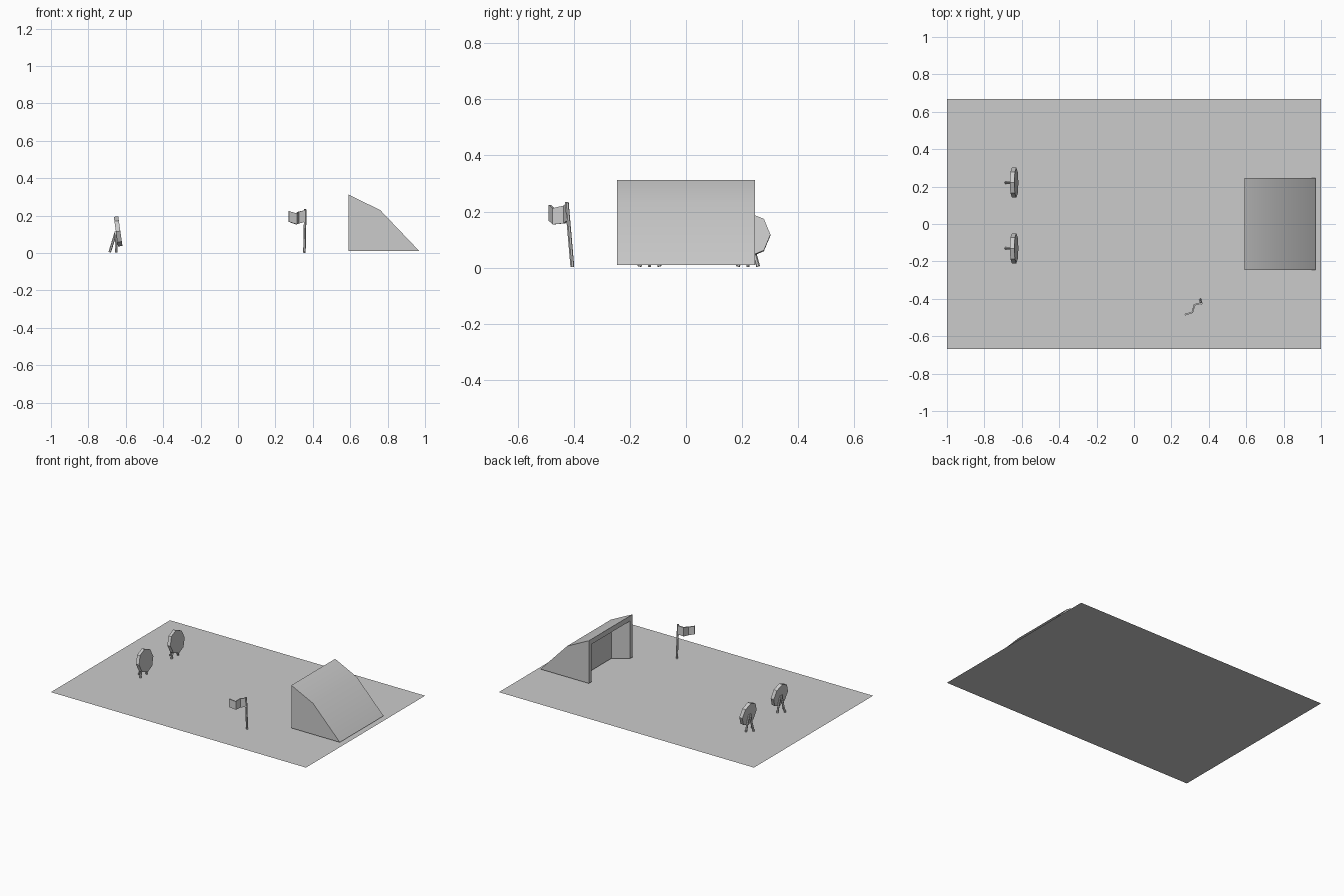
import bpy, bmesh, math
from mathutils import Vector

if "Cube" in bpy.data.objects:
    bpy.data.objects.remove(bpy.data.objects["Cube"])


def mesh_object(name, bm):
    bmesh.ops.recalc_face_normals(bm, faces=bm.faces)
    me = bpy.data.meshes.new(name)
    bm.to_mesh(me)
    bm.free()
    ob = bpy.data.objects.new(name, me)
    bpy.context.collection.objects.link(ob)
    return ob


def loft(name, ring_a, ring_b):
    """Closed solid between two matching outlines."""
    bm = bmesh.new()
    a = [bm.verts.new(p) for p in ring_a]
    b = [bm.verts.new(p) for p in ring_b]
    n = len(a)
    bm.faces.new(a)
    bm.faces.new(b[::-1])
    for i in range(n):
        j = (i + 1) % n
        bm.faces.new((a[i], a[j], b[j], b[i]))
    return mesh_object(name, bm)


def rod(name, p, q, r, sides=6):
    p, q = Vector(p), Vector(q)
    d = q - p
    bpy.ops.mesh.primitive_cylinder_add(vertices=sides, radius=r, depth=d.length,
                                        location=(p + q) / 2,
                                        rotation=d.to_track_quat('Z', 'Y').to_euler())
    bpy.context.object.name = name


# Ground sheet
bpy.ops.mesh.primitive_plane_add(size=2)
ground = bpy.context.object
ground.name = "ground_sheet"
ground.scale = (1, 0.667, 1)

# Wedge shelter with a splayed alcove on the -x side
profile = [(0.59, 0.01), (0.59, 0.313), (0.76, 0.23), (0.97, 0.01)]
shelter = loft("shelter", [(x, -0.245, z) for x, z in profile],
               [(x, 0.245, z) for x, z in profile])
cutter = loft("alcove_cutter",
              [(0.57, -0.23, -0.05), (0.57, 0.23, -0.05), (0.57, 0.23, 0.285), (0.57, -0.23, 0.285)],
              [(0.69, -0.15, -0.05), (0.69, 0.15, -0.05), (0.69, 0.15, 0.235), (0.69, -0.15, 0.235)])
cutter.hide_render = True
mod = shelter.modifiers.new("alcove", 'BOOLEAN')
mod.operation = 'DIFFERENCE'
mod.solver = 'EXACT'
mod.object = cutter
bpy.ops.object.select_all(action='DESELECT')
shelter.select_set(True)
bpy.context.view_layer.objects.active = shelter
bpy.ops.object.modifier_apply(modifier="alcove")
bpy.data.objects.remove(cutter)
bpy.ops.object.shade_smooth_by_angle(angle=math.radians(30))

# Two octagonal targets, each on a three-legged stand
for tag, y in (("back", 0.221), ("front", -0.13)):
    bpy.ops.mesh.primitive_cylinder_add(vertices=8, radius=0.08, depth=0.024,
                                        location=(-0.641, y, 0.116),
                                        rotation=(0, math.radians(82), 0))
    bpy.context.object.name = f"{tag}_target_disc"
    rod(f"{tag}_target_rear_leg", (-0.686, y, 0.004), (-0.652, y, 0.115), 0.007)
    for s in (-1, 1):
        rod(f"{tag}_target_side_leg", (-0.65, y + s * 0.036, 0.004),
            (-0.654, y + s * 0.006, 0.115), 0.007)

# Leaning flag pole
rod("flag_pole", (0.355, -0.405, 0.002), (0.36, -0.425, 0.234), 0.007)

# Waving flag cloth: x, y, bottom z, top z
wave = [(0.358, -0.422, 0.167, 0.229), (0.323, -0.433, 0.158, 0.221),
        (0.312, -0.472, 0.154, 0.212), (0.272, -0.485, 0.167, 0.224)]
bm = bmesh.new()
cols = [(bm.verts.new((x, y, lo)), bm.verts.new((x, y, hi))) for x, y, lo, hi in wave]
for a, b in zip(cols, cols[1:]):
    bm.faces.new((a[0], b[0], b[1], a[1]))
flag = mesh_object("flag_cloth", bm)
solid = flag.modifiers.new("thickness", 'SOLIDIFY')
solid.thickness = 0.009
solid.offset = 0
